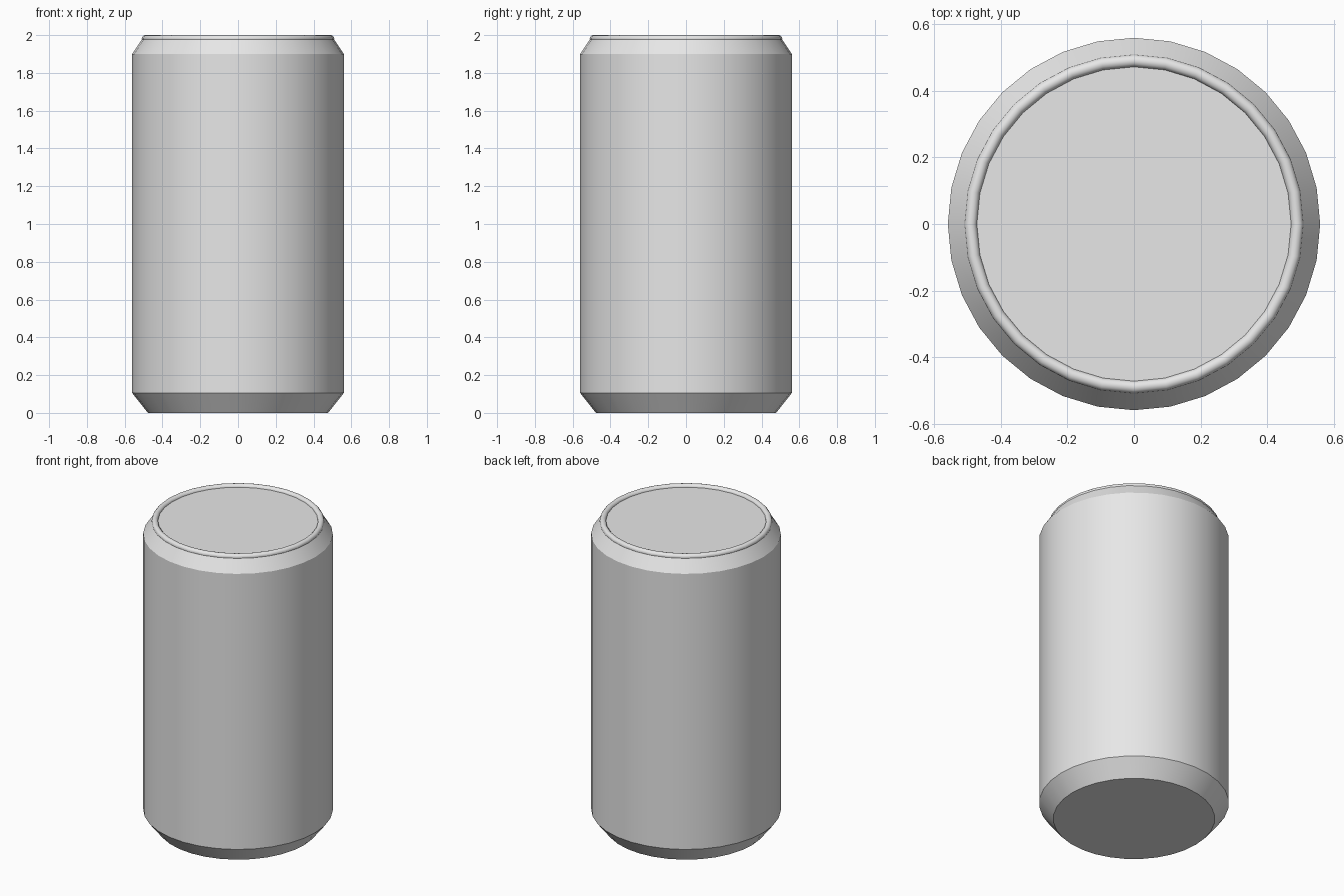
import bpy, bmesh, math

SEGMENTS = 32

cube = bpy.data.objects.get("Cube")
if cube:
    bpy.data.objects.remove(cube, do_unlink=True)

# Single plain grey metal
grey = bpy.data.materials.new("light grey")
grey.use_nodes = True
colour = (0.8, 0.8, 0.8, 1)
grey.diffuse_color = colour
grey.node_tree.nodes["Principled BSDF"].inputs["Base Color"].default_value = colour


def finish(obj, angle):
    obj.data.materials.append(grey)
    bpy.ops.object.select_all(action="DESELECT")
    obj.select_set(True)
    bpy.context.view_layer.objects.active = obj
    bpy.ops.object.shade_smooth_by_angle(angle=math.radians(angle))


def lathe(name, profile):
    """Closed turned solid from (radius, height) points, bottom to top."""
    bm = bmesh.new()
    rings = []
    for r, z in profile:
        rings.append([bm.verts.new((r * math.cos(a), r * math.sin(a), z))
                      for a in (math.tau * i / SEGMENTS for i in range(SEGMENTS))])
    for low, high in zip(rings, rings[1:]):
        for i in range(SEGMENTS):
            j = (i + 1) % SEGMENTS
            bm.faces.new((low[i], low[j], high[j], high[i]))
    bm.faces.new(rings[0][::-1])
    bm.faces.new(rings[-1])
    mesh = bpy.data.meshes.new(name)
    bm.to_mesh(mesh)
    bm.free()
    obj = bpy.data.objects.new(name, mesh)
    bpy.context.collection.objects.link(obj)
    finish(obj, 25)


# Can body: base taper, straight wall, neck and flat lid
lathe("can_body", [(0.477, 0), (0.56, 0.105), (0.56, 1.9), (0.505, 1.983)])

# Rounded rim around the lid
bpy.ops.mesh.primitive_torus_add(major_segments=SEGMENTS, minor_segments=12,
                                 major_radius=0.491, minor_radius=0.019,
                                 location=(0, 0, 1.981))
rim = bpy.context.object
rim.name = "lid_rim"
finish(rim, 40)
